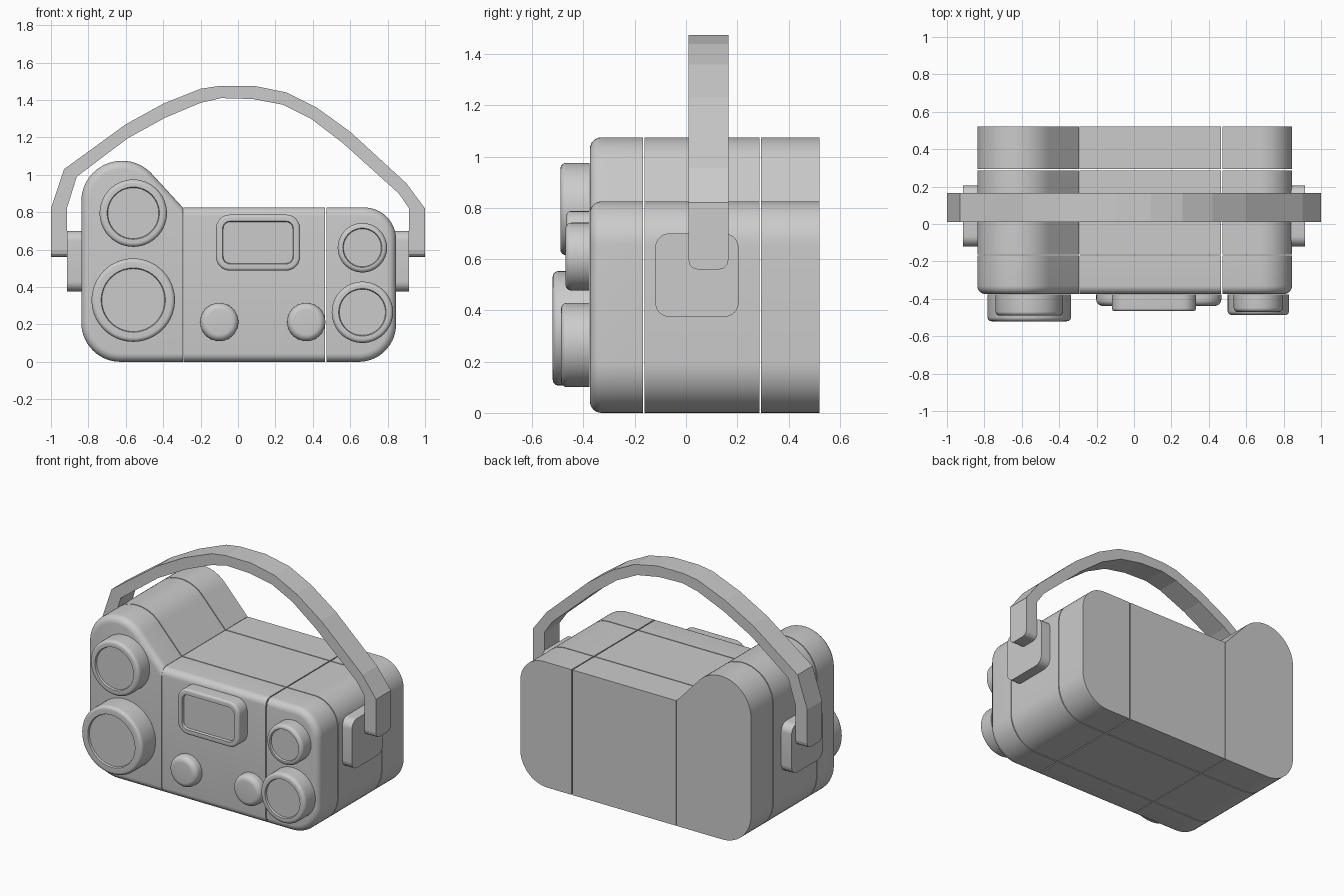
import bpy, bmesh
from math import sin, cos, radians

if "Cube" in bpy.data.objects:
    bpy.data.objects.remove(bpy.data.objects["Cube"])

grey = bpy.data.materials.new("light_grey")
grey.use_nodes = True
colour = (0.6, 0.6, 0.6, 1)
grey.diffuse_color = colour
grey.node_tree.nodes["Principled BSDF"].inputs["Base Color"].default_value = colour


def arc(cx, cz, r, a0, a1, steps=14):
    angles = [radians(a0 + (a1 - a0) * i / steps) for i in range(steps + 1)]
    return [(cx + r * cos(a), cz + r * sin(a)) for a in angles]


def rounded_rect(x0, x1, z0, z1, r):
    return (arc(x0 + r, z0 + r, r, 180, 270, 8) + arc(x1 - r, z0 + r, r, 270, 360, 8)
            + arc(x1 - r, z1 - r, r, 0, 90, 8) + arc(x0 + r, z1 - r, r, 90, 180, 8))


def circle(cx, cz, r):
    return arc(cx, cz, r, 0, 360, 56)[:-1]


def slab(name, outline, front, back, bevel=0, seams=(), inset=0, recess=0, smooth=True, along_x=False):
    """Extrude an outline in depth, round its front rim and sink its front face."""
    bm = bmesh.new()

    def place(u, d, z):
        return (d, u, z) if along_x else (u, d, z)

    face = bm.faces.new([bm.verts.new(place(u, front, z)) for u, z in outline])
    rear = bm.faces.new([bm.verts.new(place(u, back, z)) for u, z in outline])
    a, b = list(face.verts), list(rear.verts)
    for i in range(len(a)):
        bm.faces.new((a[i - 1], a[i], b[i], b[i - 1]))
    bmesh.ops.recalc_face_normals(bm, faces=bm.faces)
    if bevel:
        rim = [e for e in face.edges
               if not any(all(abs(v.co.x - s) < 1e-4 for v in e.verts) for s in seams)]
        bmesh.ops.bevel(bm, geom=rim, offset=bevel, segments=6, profile=0.5, affect='EDGES')
    if inset:
        bm.faces.ensure_lookup_table()
        face = min((f for f in bm.faces if f.normal.y < -0.99),
                   key=lambda f: f.calc_center_median().y - f.calc_area())
        bmesh.ops.inset_region(bm, faces=[face], thickness=inset, use_even_offset=True)
        bmesh.ops.inset_region(bm, faces=[face], thickness=0.004, depth=-recess, use_even_offset=True)
    mesh = bpy.data.meshes.new(name)
    bm.to_mesh(mesh)
    bm.free()
    mesh.materials.append(grey)
    ob = bpy.data.objects.new(name, mesh)
    bpy.context.collection.objects.link(ob)
    if smooth:
        bpy.ops.object.select_all(action='DESELECT')
        ob.select_set(True)
        bpy.context.view_layer.objects.active = ob
        bpy.ops.object.shade_smooth_by_angle(angle=radians(30))
    return ob


# Body: three panels across, each split in depth by narrow grooves
S1, S2, TOP = -0.295, 0.465, 0.825
panels = {
    "tall_panel": ([(S1, 0), (S1, TOP)] + arc(-0.62, 0.857, 0.218, 40, 180, 22)
                   + arc(-0.628, 0.21, 0.21, 180, 270), (S1,)),
    "middle_panel": ([(S1 + 0.003, 0), (S2, 0), (S2, TOP), (S1 + 0.003, TOP)], (S1 + 0.003, S2)),
    "end_panel": ([(S2 + 0.007, 0)] + arc(0.645, 0.2, 0.2, 270, 360)
                  + arc(0.675, TOP - 0.17, 0.17, 0, 90) + [(S2 + 0.007, TOP)], (S2 + 0.007,)),
}
for name, (outline, seams) in panels.items():
    slab(name + "_front", outline, -0.375, -0.168, 0.045, seams)
    slab(name + "_middle", outline, -0.162, 0.287)
    slab(name + "_back", outline, 0.293, 0.52)

# Round dials with sunken faces
BASE = -0.377
for name, x, z, r, front, inner in (
        ("large_lower_dial", -0.56, 0.33, 0.223, -0.52, 0.172),
        ("large_upper_dial", -0.56, 0.795, 0.18, -0.49, 0.14),
        ("small_upper_dial", 0.665, 0.61, 0.132, -0.47, 0.105),
        ("small_lower_dial", 0.665, 0.265, 0.164, -0.487, 0.127)):
    rim = 0.022
    slab(name, circle(x, z, r), front, BASE, rim, inset=r - rim - inner, recess=0.012)

# Push buttons
for name, x in (("right_button", -0.1), ("left_button", 0.365)):
    slab(name, circle(x, 0.213, 0.102), -0.438, BASE, 0.035)

# Display window with a frame
slab("display", rounded_rect(-0.118, 0.332, 0.488, 0.787, 0.075), -0.466, BASE, 0.015, inset=0.02, recess=0.015)

# Side brackets
for side, s in (("left", 1), ("right", -1)):
    slab(side + "_bracket", rounded_rect(-0.12, 0.205, 0.375, 0.7, 0.055), s * 0.83, s * 0.914, along_x=True)

# Carrying handle: faceted strap with rounded lower tips
outer = [(-1, 0.56), (-1, 0.82), (-0.93, 1.03), (-0.6, 1.27), (-0.4, 1.38), (-0.2, 1.46), (-0.1, 1.475),
         (0.09, 1.475), (0.26, 1.44), (0.42, 1.36), (0.6, 1.23), (0.9, 0.955), (1, 0.82), (1, 0.56)]
inner = [(-0.915, 0.56), (-0.915, 0.82), (-0.862, 0.99), (-0.59, 1.195), (-0.39, 1.305), (-0.2, 1.385),
         (-0.09, 1.41), (0.08, 1.405), (0.24, 1.375), (0.39, 1.3), (0.56, 1.17), (0.86, 0.9),
         (0.915, 0.82), (0.915, 0.56)]
handle = slab("handle", outer + inner[::-1], 0.01, 0.165, smooth=False)
bm = bmesh.new()
bm.from_mesh(handle.data)
tips = [e for e in bm.edges
        if all(v.co.z < 0.57 for v in e.verts) and abs(e.verts[0].co.y - e.verts[1].co.y) < 0.01]
bmesh.ops.bevel(bm, geom=tips, offset=0.035, segments=3, profile=0.5, affect='EDGES')
bm.to_mesh(handle.data)
bm.free()
